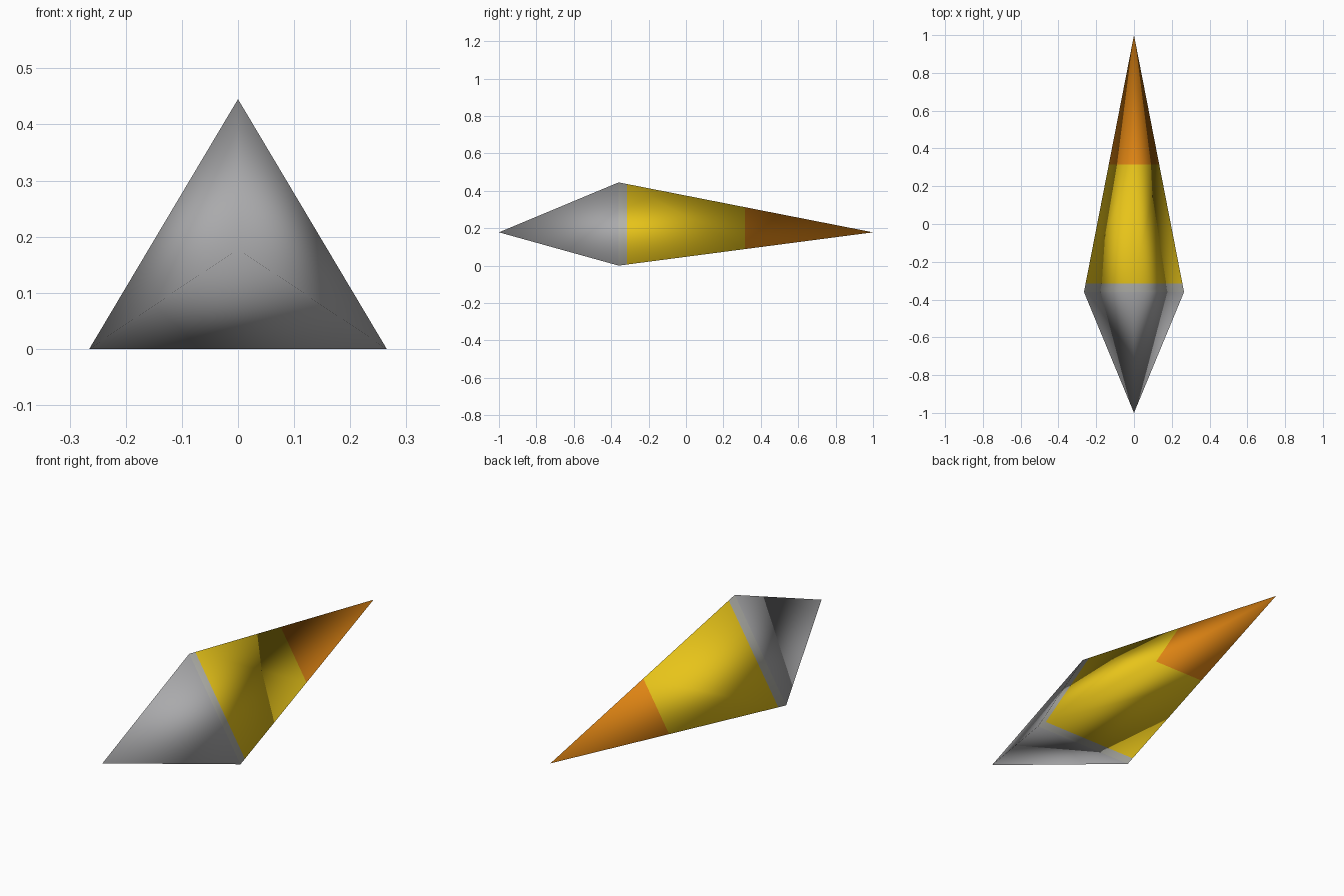
import bpy
import bmesh
from mathutils import Vector

if "Cube" in bpy.data.objects:
    bpy.data.objects.remove(bpy.data.objects["Cube"], do_unlink=True)


def material(name, rgb):
    mat = bpy.data.materials.new(name)
    mat.use_nodes = True
    colour = (*rgb, 1)
    mat.diffuse_color = colour
    mat.node_tree.nodes["Principled BSDF"].inputs["Base Color"].default_value = colour
    return mat


RING_Y = -0.36           # widest section
CORE_Z = 0.178           # height of both points
BANDS = (-0.315, 0.315)  # colour boundaries along the length

# Three-sided body drawn out to a point at each end
bm = bmesh.new()
ring = [bm.verts.new((x, RING_Y, z)) for x, z in ((0, 0.445), (-0.265, 0), (0.265, 0))]
front = bm.verts.new((0, -1, CORE_Z))
back = bm.verts.new((0, 1, CORE_Z))
for a, b in zip(ring, ring[1:] + ring[:1]):
    bm.faces.new((a, b, front))
    bm.faces.new((b, a, back))
bmesh.ops.recalc_face_normals(bm, faces=bm.faces)
bm.normal_update()
corner_normals = [v.normal.copy() for v in ring]
back_normal = back.normal.copy()
originals = {v: v.normal.copy() for v in bm.verts}

# Cut the back half at the colour boundaries, keeping the smooth shading even
for y in BANDS:
    bmesh.ops.bisect_plane(bm, geom=bm.verts[:] + bm.edges[:] + bm.faces[:],
                           plane_co=(0, y, 0), plane_no=(0, 1, 0))
normals = []
for v in bm.verts:
    if v in originals:
        normals.append(originals[v])
        continue
    corner = 0 if abs(v.co.x) < 0.001 else (1 if v.co.x < 0 else 2)
    t = (v.co.y - RING_Y) / (1 - RING_Y)
    normals.append(corner_normals[corner].lerp(back_normal, t).normalized())

# Colours run in bands from front to back
for face in bm.faces:
    y = face.calc_center_median().y
    face.smooth = True
    face.material_index = sum(y > limit for limit in (RING_Y, *BANDS))

mesh = bpy.data.meshes.new("pointed_body")
bm.to_mesh(mesh)
bm.free()
for name, rgb in (("grey", (0.40, 0.40, 0.41)), ("pale grey", (0.44, 0.44, 0.40)),
                  ("yellow", (0.80, 0.55, 0.01)), ("orange", (0.76, 0.24, 0.007))):
    mesh.materials.append(material(name, rgb))
mesh.normals_split_custom_set_from_vertices([Vector(n) for n in normals])
bpy.context.collection.objects.link(bpy.data.objects.new("pointed_body", mesh))
